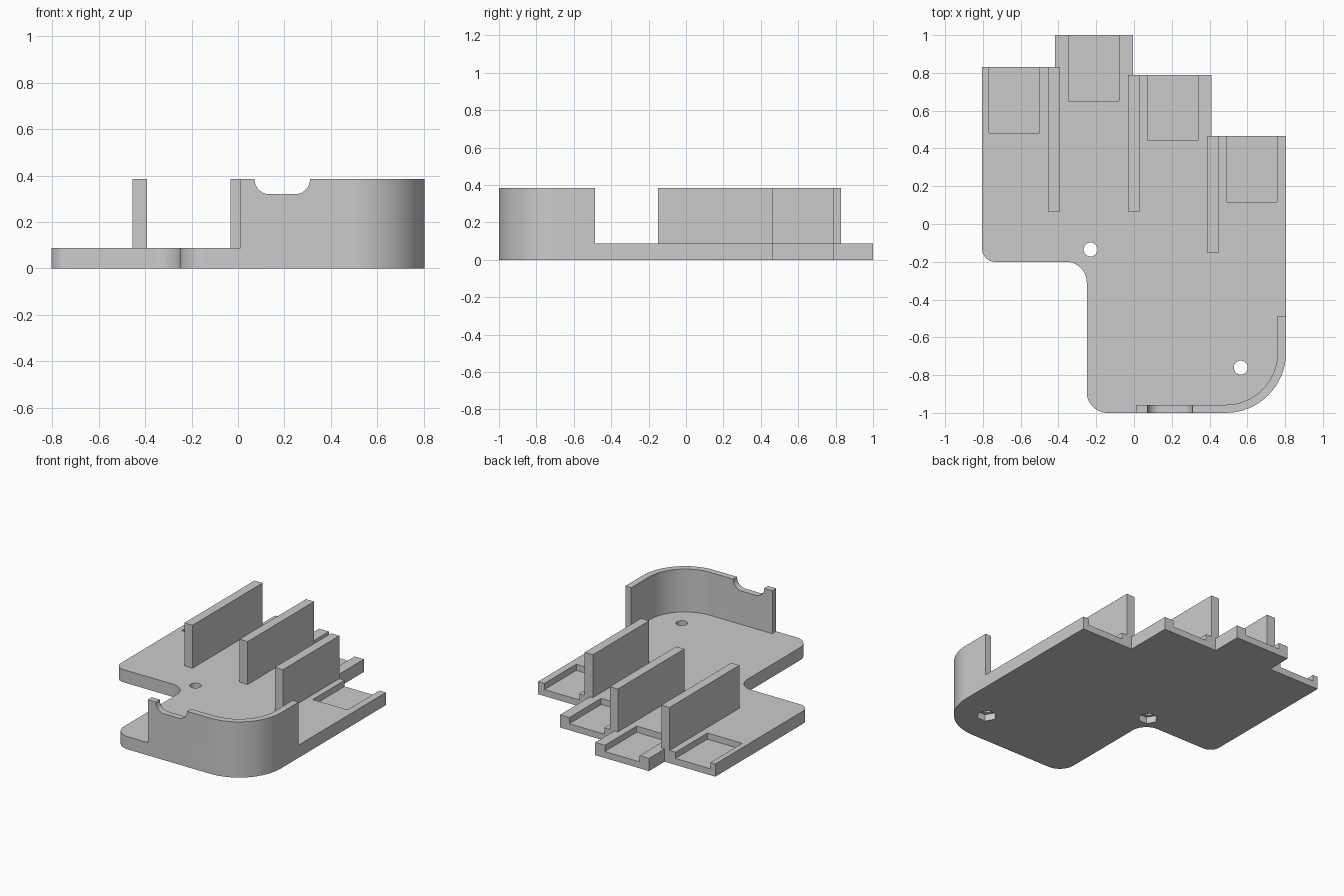
import bpy, bmesh, math
from mathutils import Vector

cube = bpy.data.objects.get("Cube")
if cube:
    bpy.data.objects.remove(cube, do_unlink=True)

grey = bpy.data.materials.new("light grey plastic")
grey.use_nodes = True
COLOUR = (0.6, 0.6, 0.6, 1)
grey.diffuse_color = COLOUR
grey.node_tree.nodes["Principled BSDF"].inputs["Base Color"].default_value = COLOUR

PLATE, TOP = 0.088, 0.385


def rounded(corners, steps=16):
    """Corner list (x, y[, radius]) to an outline with square corners filleted."""
    points = []
    for i, corner in enumerate(corners):
        p = Vector(corner[:2])
        if len(corner) == 2:
            points.append(p)
            continue
        r = corner[2]
        back = (Vector(corners[i - 1][:2]) - p).normalized()
        ahead = (Vector(corners[(i + 1) % len(corners)][:2]) - p).normalized()
        centre = p + r * (back + ahead)
        for k in range(steps + 1):
            t = math.pi / 2 * k / steps
            points.append(centre - r * (ahead * math.cos(t) + back * math.sin(t)))
    return points


def prism(name, outline, z0, z1, upright=False):
    """Extrude an outline; upright turns it from the xy plane to the xz plane."""
    bm = bmesh.new()
    face = bm.faces.new([bm.verts.new((p[0], p[1], z0)) for p in outline])
    grown = bmesh.ops.extrude_face_region(bm, geom=[face])["geom"]
    bmesh.ops.translate(bm, vec=(0, 0, z1 - z0),
                        verts=[v for v in grown if isinstance(v, bmesh.types.BMVert)])
    if upright:
        for v in bm.verts:
            v.co = (v.co.x, -v.co.z, v.co.y)
    bmesh.ops.recalc_face_normals(bm, faces=bm.faces)
    mesh = bpy.data.meshes.new(name)
    bm.to_mesh(mesh)
    bm.free()
    mesh.materials.append(grey)
    obj = bpy.data.objects.new(name, mesh)
    bpy.context.collection.objects.link(obj)
    return obj


def box(name, x0, x1, y0, y1, z0, z1):
    return prism(name, [(x0, y0), (x1, y0), (x1, y1), (x0, y1)], z0, z1)


def ring(x, y, r, sides):
    return [(x + r * math.cos(math.tau * k / sides), y + r * math.sin(math.tau * k / sides))
            for k in range(sides)]


def activate(obj):
    bpy.ops.object.select_all(action='DESELECT')
    obj.select_set(True)
    bpy.context.view_layer.objects.active = obj


def cut(obj, cutter):
    cutter.hide_render = True
    mod = obj.modifiers.new("cut", 'BOOLEAN')
    mod.operation, mod.solver, mod.object = 'DIFFERENCE', 'EXACT', cutter
    activate(obj)
    bpy.ops.object.modifier_apply(modifier=mod.name)
    bpy.data.objects.remove(cutter, do_unlink=True)


def shade(obj):
    activate(obj)
    bpy.ops.object.shade_smooth_by_angle(angle=math.radians(30))


# Base plate with four stepped fingers along the back
base = prism("base_plate", rounded([
    (-0.25, -1, 0.11), (0.805, -1, 0.32), (0.805, 0.465), (0.41, 0.465),
    (0.41, 0.79), (-0.005, 0.79), (-0.005, 1), (-0.417, 1), (-0.417, 0.83),
    (-0.805, 0.83), (-0.805, -0.2, 0.07), (-0.25, -0.2, 0.11)]), 0, PLATE)

# Shallow pockets open at the back of each finger
for x, y in [(-0.768, 0.83), (-0.346, 1), (0.072, 0.79), (0.49, 0.465)]:
    cut(base, box("pocket_cutter", x, x + 0.267, y - 0.348, y + 0.1, 0.045, 0.2))

# Screw holes with hexagonal nut seats underneath
for x, y in [(-0.23, -0.135), (0.565, -0.76)]:
    cut(base, prism("hole_cutter", ring(x, y, 0.037, 32), -0.1, 0.2))
    cut(base, prism("nut_cutter", ring(x, y, 0.064, 6), -0.1, 0.045))
shade(base)

# Upright dividers between the fingers
for name, x, y0, y1 in [("right_divider", -0.455, 0.065, 0.83),
                        ("middle_divider", -0.033, 0.065, 0.79),
                        ("left_divider", 0.387, -0.15, 0.465)]:
    box(name, x, x + 0.062, y0, y1, PLATE, TOP)

# Curved corner wall with a rounded cable notch
wall = prism("corner_wall", rounded([
    (0.01, -1), (0.805, -1, 0.32), (0.805, -0.487), (0.76, -0.487),
    (0.76, -0.957, 0.275), (0.01, -0.957)]), PLATE, TOP)
cut(wall, prism("notch_cutter", rounded([
    (0.072, 0.5), (0.072, 0.32, 0.064), (0.31, 0.32, 0.064), (0.31, 0.5)]),
    0.9, 1.1, upright=True))
shade(wall)
